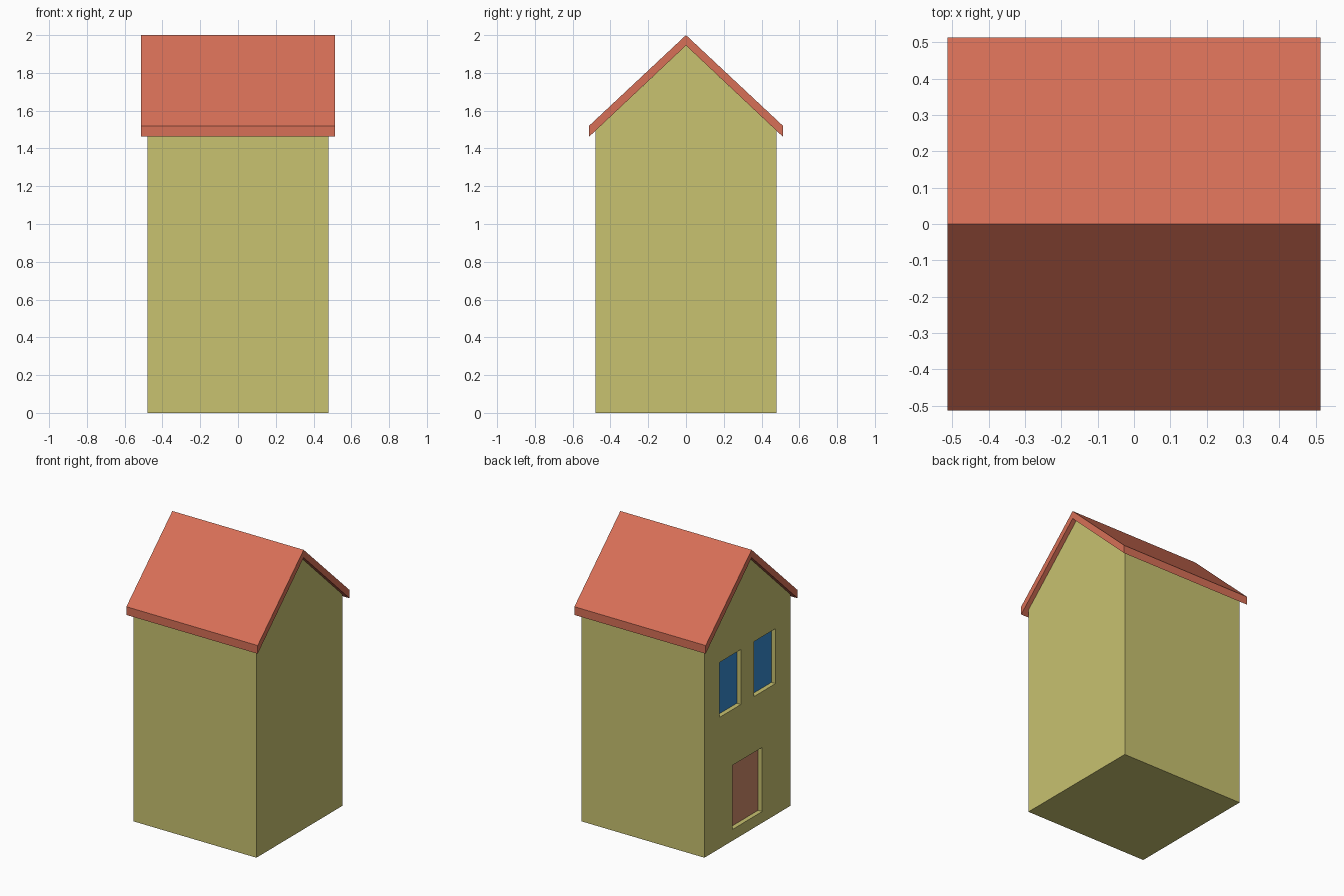
import bpy, bmesh

if "Cube" in bpy.data.objects:
    bpy.data.objects.remove(bpy.data.objects["Cube"])

W, EAVE, APEX = 0.48, 1.493, 1.945      # wall half width and heights
R, DEPTH = 0.513, 0.034                 # roof half size, opening depth


def material(name, rgb):
    m = bpy.data.materials.new(name)
    m.diffuse_color = (*rgb, 1)
    m.use_nodes = True
    m.node_tree.nodes["Principled BSDF"].inputs["Base Color"].default_value = m.diffuse_color
    return m


def extrude_x(name, profile, x0, x1, mat=None):
    """Solid made from a (y, z) outline swept from x0 to x1."""
    bm = bmesh.new()
    face = bm.faces.new([bm.verts.new((x0, y, z)) for y, z in profile])
    ext = bmesh.ops.extrude_face_region(bm, geom=[face])
    verts = [v for v in ext["geom"] if isinstance(v, bmesh.types.BMVert)]
    bmesh.ops.translate(bm, vec=(x1 - x0, 0, 0), verts=verts)
    bmesh.ops.recalc_face_normals(bm, faces=bm.faces)
    me = bpy.data.meshes.new(name)
    bm.to_mesh(me)
    bm.free()
    ob = bpy.data.objects.new(name, me)
    bpy.context.collection.objects.link(ob)
    if mat:
        me.materials.append(mat)
    return ob


def rect(y0, y1, z0, z1):
    return [(y0, z0), (y1, z0), (y1, z1), (y0, z1)]


wall = material("wall_paint", (0.578, 0.539, 0.162))
tile = material("roof_tile", (0.68, 0.16, 0.095))
wood = material("door_wood", (0.62, 0.25, 0.14))
glass = material("window_glass", (0.038, 0.25, 0.61))

# Gabled body
walls = extrude_x("walls", [(-W, 0), (W, 0), (W, EAVE), (0, APEX), (-W, EAVE)],
                  -W, W, wall)

# Roof: folded slab with vertical eave edges
extrude_x("roof", [(-R, 1.462), (0, APEX), (R, 1.462), (R, 1.52), (0, 2), (-R, 1.52)],
          -R, R, tile)

# Door and windows recessed in the left gable
openings = [("door", rect(-0.165, 0.165, 0.08, 0.533), wood),
            ("window_back", rect(0.073, 0.313, 0.927, 1.315), glass),
            ("window_front", rect(-0.313, -0.073, 0.927, 1.315), glass)]
for name, outline, mat in openings:
    cutter = extrude_x(name + "_cutter", outline, -W - 0.1, -W + DEPTH, wall)
    cutter.hide_render = True
    cutter.hide_set(True)
    cut = walls.modifiers.new(name + "_opening", "BOOLEAN")
    cut.operation, cut.solver, cut.object = "DIFFERENCE", "EXACT", cutter
    extrude_x(name, outline, -W + DEPTH - 0.002, -W + DEPTH + 0.002, mat)
